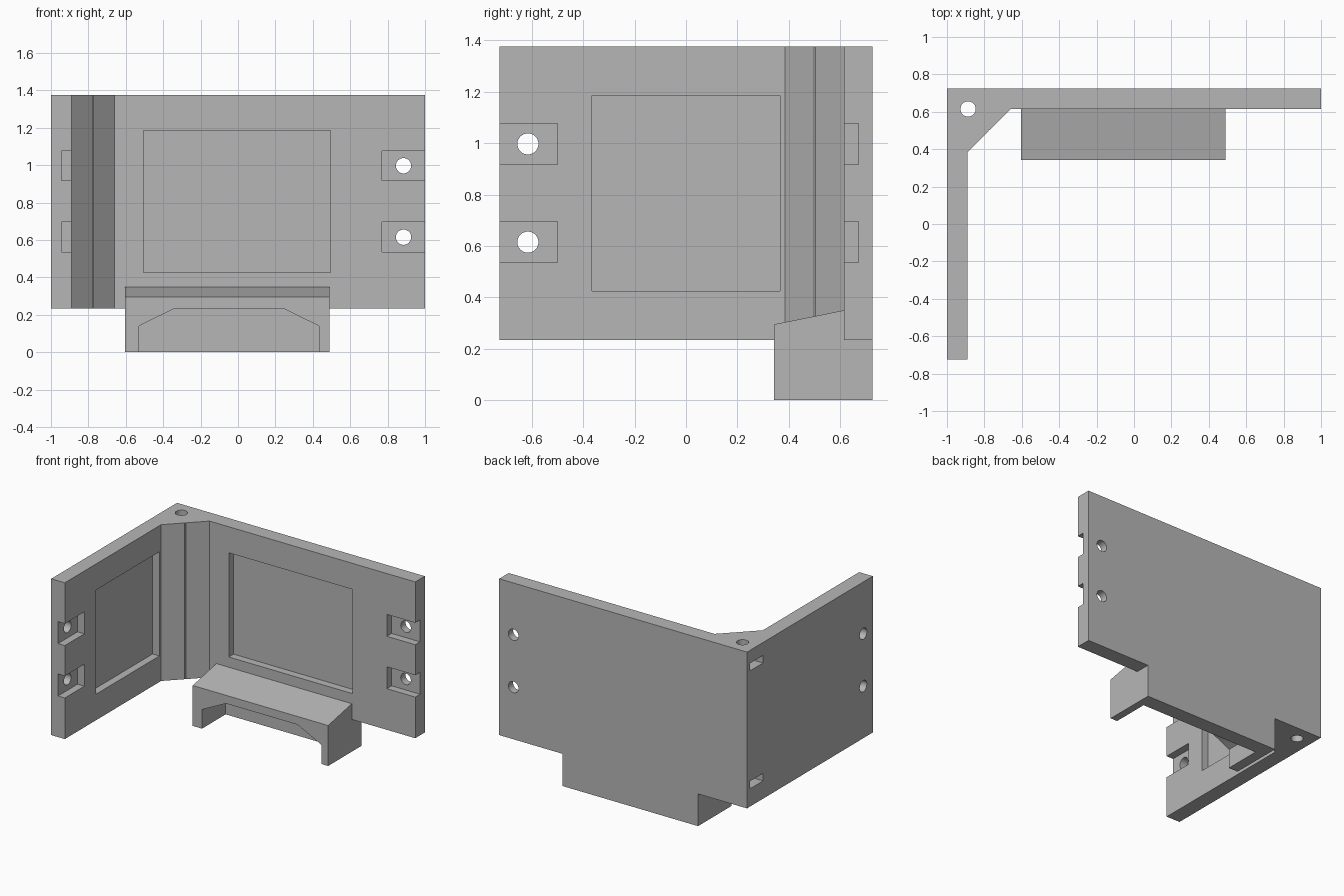
import bpy, bmesh, math
from mathutils import Vector

if "Cube" in bpy.data.objects:
    bpy.data.objects.remove(bpy.data.objects["Cube"], do_unlink=True)

grey = bpy.data.materials.new("plain grey")
grey.use_nodes = True
colour = (0.47, 0.47, 0.47, 1)
grey.diffuse_color = colour
grey.node_tree.nodes["Principled BSDF"].inputs["Base Color"].default_value = colour

X, Y, T = 1.0, 0.725, 0.11       # half width, half depth, wall thickness
Z0, Z1 = 0.235, 1.375            # wall bottom and top
POCKET = 0.055


def extrude(name, points, axis, start, end):
    """Prism from a 2D outline; axis is the extrusion direction."""
    def place(a, b, c):
        return {"X": (c, a, b), "Y": (a, c, b), "Z": (a, b, c)}[axis]
    bm = bmesh.new()
    face = bm.faces.new([bm.verts.new(place(a, b, start)) for a, b in points])
    move = Vector(place(0, 0, end - start))
    new = bmesh.ops.extrude_face_region(bm, geom=[face])["geom"]
    bmesh.ops.translate(bm, vec=move, verts=[v for v in new if isinstance(v, bmesh.types.BMVert)])
    bmesh.ops.recalc_face_normals(bm, faces=bm.faces)
    mesh = bpy.data.meshes.new(name)
    bm.to_mesh(mesh)
    bm.free()
    mesh.materials.append(grey)
    obj = bpy.data.objects.new(name, mesh)
    bpy.context.collection.objects.link(obj)
    return obj


def box(name, x0, x1, y0, y1, z0, z1):
    return extrude(name, [(x0, y0), (x1, y0), (x1, y1), (x0, y1)], "Z", z0, z1)


def hole(axis, a, b, start, end, radius=0.041, sides=32):
    ring = [(a + radius * math.cos(math.tau * i / sides),
             b + radius * math.sin(math.tau * i / sides)) for i in range(sides)]
    return extrude("hole_cutter", ring, axis, start, end)


def combine(obj, other, operation="DIFFERENCE"):
    mod = obj.modifiers.new("combine", "BOOLEAN")
    mod.operation, mod.solver, mod.object = operation, "EXACT", other
    bpy.context.view_layer.objects.active = obj
    bpy.ops.object.modifier_apply(modifier=mod.name)
    bpy.data.objects.remove(other, do_unlink=True)


# Corner walls with a diagonal web and a hairline groove down its middle
g = 0.003
outline = [(-X, -Y), (-X + T, -Y), (-X + T, 0.385),
           (-0.775 - g, 0.5 - g), (-0.775 - g, 0.5 + g), (-0.775 + g, 0.5 + g),
           (-X + 0.34, Y - T), (X, Y - T), (X, Y), (-X, Y)]
bracket = extrude("corner_bracket", outline, "Z", Z0, Z1)

# Foot block with a sloping top and an arched opening
foot = extrude("foot_block", [(0.342, 0), (Y, 0), (Y, Z0), (Y - T, Z0),
                              (Y - T, 0.35), (0.342, 0.295)], "X", -0.605, 0.488)
arch = [(-0.53, -0.1), (0.433, -0.1), (0.433, 0.14), (0.24, 0.235),
        (-0.337, 0.235), (-0.53, 0.14)]
combine(foot, extrude("arch_cutter", arch, "Y", 0.2, Y - T))
combine(bracket, foot, "UNION")

# Shallow panel recesses on the inner faces
combine(bracket, box("panel_cutter", -0.505, 0.495, 0.5, Y - T + POCKET, 0.425, 1.185))
combine(bracket, box("panel_cutter", -X + T - POCKET, -0.8, -0.365, 0.365, 0.425, 1.185))

# Bolt pockets and holes at the free ends of both walls
for z in (0.615, 0.997):
    combine(bracket, box("pocket_cutter", 0.77, 1.1, 0.5, Y - T + POCKET, z - 0.08, z + 0.08))
    combine(bracket, box("pocket_cutter", -X + T - POCKET, -0.8, -0.9, -0.5, z - 0.08, z + 0.08))
    combine(bracket, hole("Y", 0.885, z, 0.5, 0.9))
    combine(bracket, hole("X", -0.615, z, -1.2, -0.8))

# Nut slots from the side and the vertical hole in the corner
for z in (0.365, 1.225):
    combine(bracket, box("slot_cutter", -1.1, -0.815, 0.54, 0.69, z, z + 0.055))
combine(bracket, hole("Z", -0.887, 0.615, 0, 1.6))

# Merge flat neighbouring faces
bm = bmesh.new()
bm.from_mesh(bracket.data)
bmesh.ops.remove_doubles(bm, verts=bm.verts, dist=0.0001)
bmesh.ops.dissolve_limit(bm, angle_limit=0.01, verts=bm.verts, edges=bm.edges)
bm.to_mesh(bracket.data)
bm.free()

bpy.ops.object.select_all(action="DESELECT")
bracket.select_set(True)
bpy.context.view_layer.objects.active = bracket
bpy.ops.object.shade_smooth_by_angle(angle=math.radians(30))
